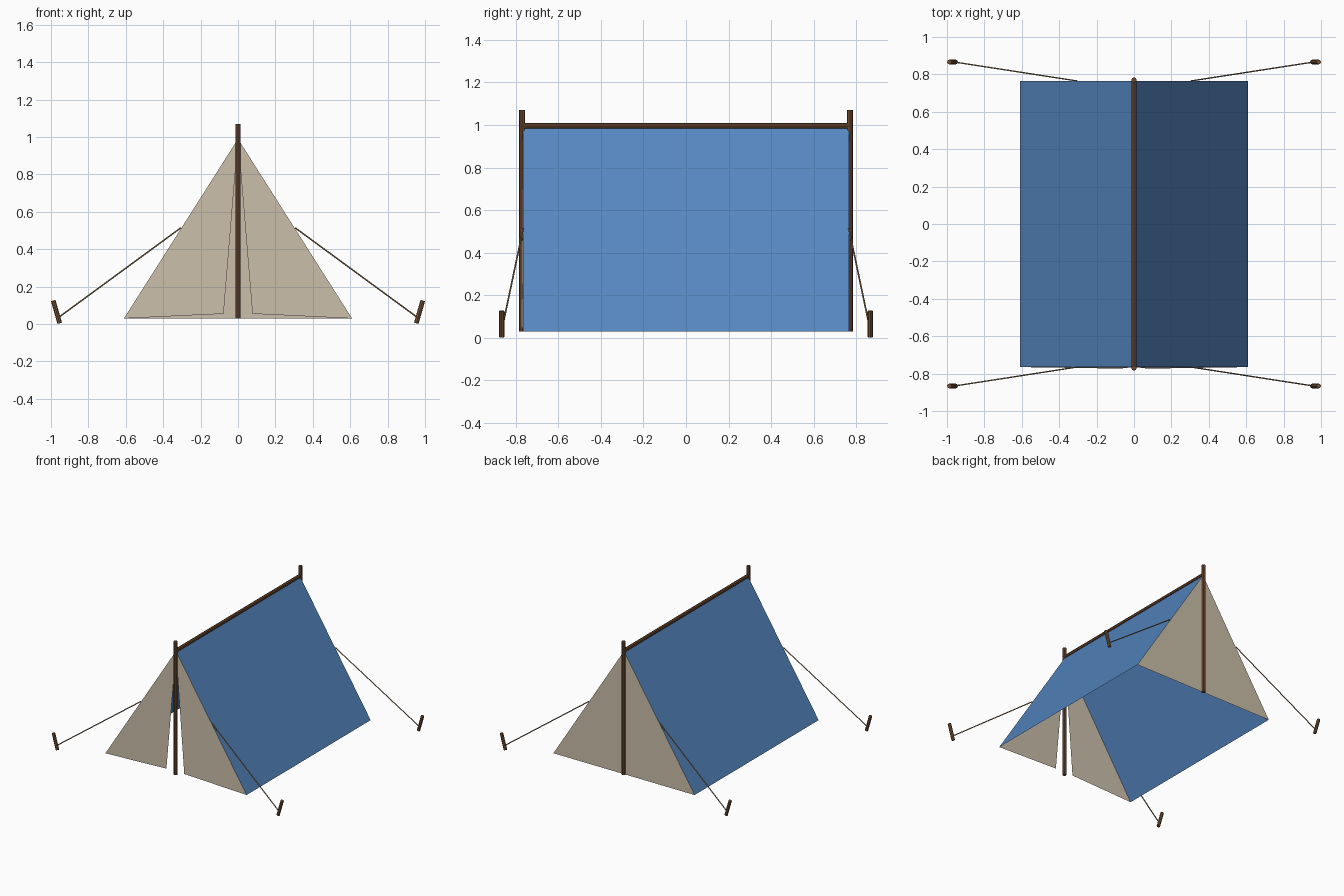
import bpy
from mathutils import Vector

cube = bpy.data.objects.get("Cube")
if cube:
    bpy.data.objects.remove(cube, do_unlink=True)


def material(name, colour):
    mat = bpy.data.materials.new(name)
    mat.use_nodes = True
    rgba = (*colour, 1)
    mat.diffuse_color = rgba
    mat.node_tree.nodes["Principled BSDF"].inputs["Base Color"].default_value = rgba
    return mat


BLUE = material("blue canvas", (0.09, 0.24, 0.53))
CREAM = material("cream canvas", (0.59, 0.52, 0.40))
WOOD = material("dark wood", (0.15, 0.065, 0.03))
PEG_WOOD = material("peg wood", (0.19, 0.09, 0.04))
ROPE = material("tan rope", (0.32, 0.22, 0.11))

HALF_W, HALF_L, BASE, APEX = 0.61, 0.765, 0.03, 0.99
POLE_Y = 0.77


def sheet(name, points, faces, mat):
    mesh = bpy.data.meshes.new(name)
    mesh.from_pydata(points, [], faces)
    mesh.materials.append(mat)
    obj = bpy.data.objects.new(name, mesh)
    bpy.context.collection.objects.link(obj)
    return obj


def rod(name, start, end, radius, mat, sides=8):
    a, b = Vector(start), Vector(end)
    bpy.ops.mesh.primitive_cylinder_add(vertices=sides, radius=radius,
                                        depth=(b - a).length, location=(a + b) / 2)
    obj = bpy.context.object
    obj.name = name
    obj.rotation_euler = (b - a).to_track_quat("Z", "Y").to_euler()
    obj.data.materials.append(mat)
    return obj


sides = (("left", 1), ("right", -1))
ends = (("front", -1), ("back", 1))

# Sloping roof panels, open underneath
for side, sx in sides:
    quad = [(sx * HALF_W, -HALF_L, BASE), (sx * HALF_W, HALF_L, BASE),
            (0, HALF_L, APEX), (0, -HALF_L, APEX)]
    sheet(f"{side}_roof", quad, [(0, 1, 2, 3)[::sx]], BLUE)

# Closed back wall
sheet("back_wall", [(HALF_W, HALF_L, BASE), (-HALF_W, HALF_L, BASE),
                    (0, HALF_L, APEX)], [(0, 1, 2)], CREAM)

# Parted front door flaps
for side, sx in sides:
    flap = [(sx * HALF_W, -HALF_L, BASE), (0, -HALF_L, APEX),
            (sx * 0.077, -0.773, 0.055)]
    sheet(f"{side}_door_flap", flap, [(0, 1, 2)[::sx]], CREAM)

# Upright poles and ridge pole
for end, sy in ends:
    rod(f"{end}_pole", (0, sy * POLE_Y, BASE), (0, sy * POLE_Y, 1.07), 0.0145, WOOD)
rod("ridge_pole", (0, -POLE_Y, 0.995), (0, POLE_Y, 0.995), 0.0135, WOOD)

# Guy ropes and leaning pegs at the four corners
for end, sy in ends:
    for side, sx in sides:
        rod(f"{end}_{side}_rope", (sx * 0.305, sy * HALF_L, 0.515),
            (sx * 0.96, sy * 0.866, 0.035), 0.004, ROPE, 6)
        rod(f"{end}_{side}_peg", (sx * 0.953, sy * 0.866, 0.004),
            (sx * 0.988, sy * 0.866, 0.126), 0.0125, PEG_WOOD)
